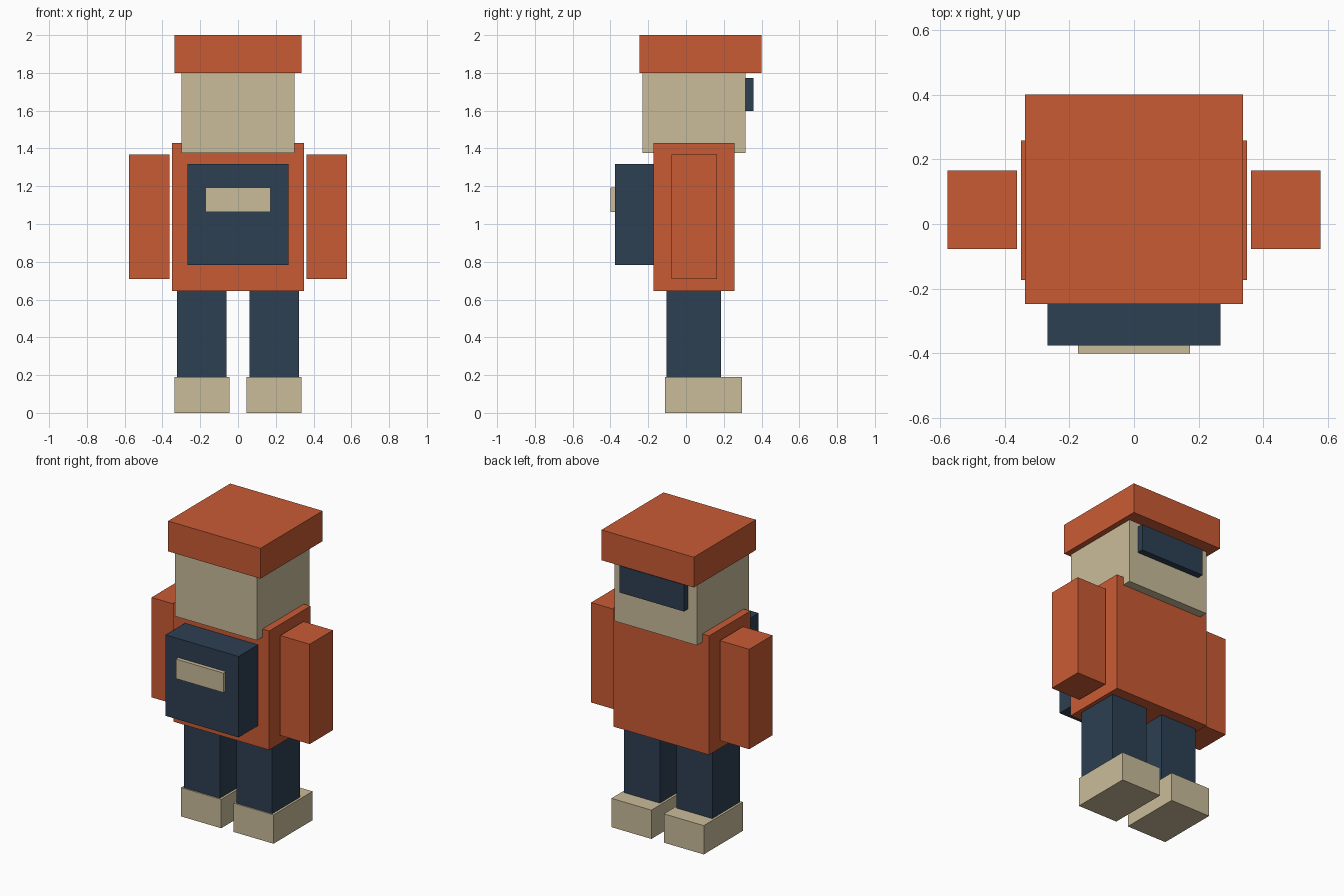
import bpy
from mathutils import Matrix, Vector
import bmesh

if "Cube" in bpy.data.objects:
    bpy.data.objects.remove(bpy.data.objects["Cube"])


def material(name, rgb):
    m = bpy.data.materials.new(name)
    m.diffuse_color = (*rgb, 1.0)
    m.use_nodes = True
    m.node_tree.nodes["Principled BSDF"].inputs["Base Color"].default_value = m.diffuse_color
    return m


ORANGE = material("orange", (0.584, 0.105, 0.034))
TAN = material("tan", (0.591, 0.503, 0.323))
NAVY = material("navy", (0.026, 0.050, 0.084))


def box(name, mat, x, y, z):
    """Flat-faced box from (min, max) ranges on each axis."""
    ranges = (x, y, z)
    centre = Vector([(a + b) / 2 for a, b in ranges])
    size = Vector([b - a for a, b in ranges])
    bm = bmesh.new()
    bmesh.ops.create_cube(bm, size=1.0, matrix=Matrix.LocRotScale(None, None, size))
    mesh = bpy.data.meshes.new(name)
    bm.to_mesh(mesh)
    bm.free()
    mesh.materials.append(mat)
    obj = bpy.data.objects.new(name, mesh)
    obj.location = centre
    bpy.context.collection.objects.link(obj)
    return obj


def centred(name, mat, half_width, y, z):
    return box(name, mat, (-half_width, half_width), y, z)


def pair(name, mat, x, y, z):
    box("right_" + name, mat, x, y, z)
    box("left_" + name, mat, (-x[1], -x[0]), y, z)


# Legs and feet
pair("foot", TAN, (0.045, 0.337), (-0.111, 0.296), (0.0, 0.19))
pair("leg", NAVY, (0.06, 0.322), (-0.103, 0.186), (0.19, 0.645))

# Body and arms
centred("torso", ORANGE, 0.349, (-0.173, 0.258), (0.645, 1.43))
pair("arm", ORANGE, (0.362, 0.577), (-0.077, 0.165), (0.708, 1.367))

# Head, cap and visor
centred("head", TAN, 0.30, (-0.23, 0.315), (1.376, 1.80))
centred("cap", ORANGE, 0.337, (-0.247, 0.40), (1.80, 2.0))
centred("visor", NAVY, 0.235, (0.315, 0.357), (1.598, 1.774))

# Backpack and its pocket
centred("backpack", NAVY, 0.267, (-0.375, -0.173), (0.783, 1.317))
centred("backpack_pocket", TAN, 0.173, (-0.40, -0.375), (1.063, 1.192))
